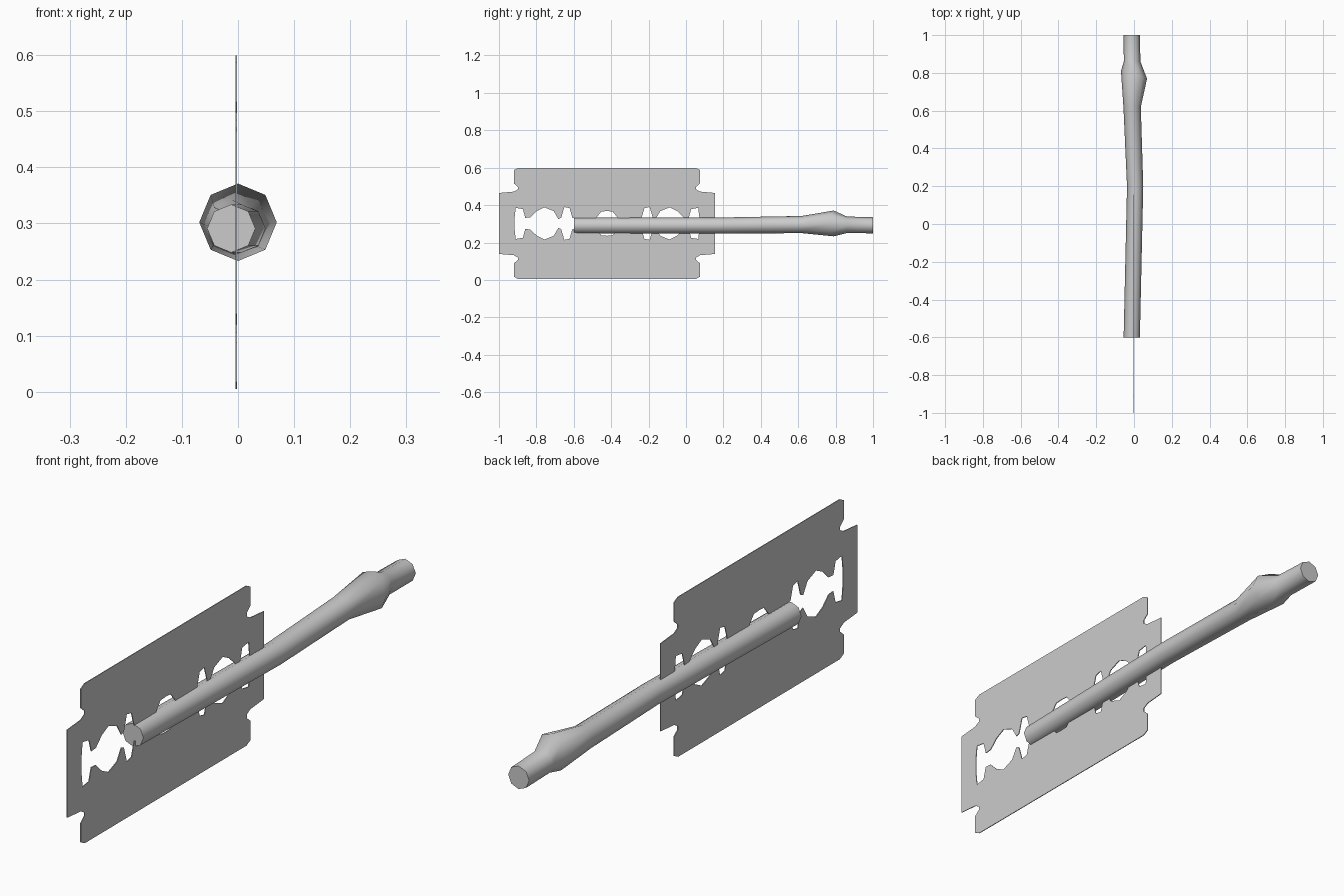
import bpy, bmesh
from math import cos, sin, pi, radians

cube = bpy.data.objects.get("Cube")
if cube:
    bpy.data.objects.remove(cube, do_unlink=True)

steel = bpy.data.materials.new("light_grey_steel")
steel.use_nodes = True
colour = (0.6, 0.6, 0.6, 1)
steel.diffuse_color = colour
steel.node_tree.nodes["Principled BSDF"].inputs["Base Color"].default_value = colour

MID_Y, MID_Z, BLADE_X = -0.4225, 0.302, -0.003


def make_object(name, bm):
    bmesh.ops.recalc_face_normals(bm, faces=bm.faces)
    mesh = bpy.data.meshes.new(name)
    bm.to_mesh(mesh)
    bm.free()
    mesh.materials.append(steel)
    obj = bpy.data.objects.new(name, mesh)
    bpy.context.collection.objects.link(obj)
    return obj


def mirrored_loop(quarter):
    """Reflect a quarter outline (centre top to right end) into a closed loop."""
    half = quarter + [(y, -z) for y, z in reversed(quarter)]
    return half + [(-y, z) for y, z in reversed(half) if abs(y) > 1e-6]


# Blade outline and slot, as quarters measured from the blade centre
outline = [(0.0, 0.297), (0.475, 0.297), (0.498, 0.285), (0.498, 0.214),
           (0.477, 0.196), (0.477, 0.182), (0.498, 0.17), (0.5775, 0.163)]
slot = [(0.0, 0.066), (0.03, 0.064), (0.058, 0.03), (0.185, 0.03),
        (0.2, 0.082), (0.228, 0.088), (0.245, 0.03), (0.26, 0.024),
        (0.285, 0.066), (0.335, 0.086), (0.375, 0.066), (0.41, 0.032),
        (0.437, 0.03), (0.45, 0.077), (0.488, 0.083), (0.494, 0.03)]

bm = bmesh.new()
edges = []
for loop in (mirrored_loop(outline), mirrored_loop(slot)):
    ring = [bm.verts.new((0, MID_Y + y, MID_Z + z)) for y, z in loop]
    edges += [bm.edges.new((a, b)) for a, b in zip(ring, ring[1:] + ring[:1])]
bmesh.ops.triangle_fill(bm, edges=edges, use_beauty=True, normal=(1, 0, 0))
bmesh.ops.dissolve_limit(bm, angle_limit=0.01, verts=bm.verts, edges=bm.edges)
faces = bm.faces[:]
solid = bmesh.ops.extrude_face_region(bm, geom=faces)["geom"]
for v in bm.verts:
    v.co.x = BLADE_X - 0.0015
for v in solid:
    if isinstance(v, bmesh.types.BMVert):
        v.co.x = BLADE_X + 0.0015
make_object("razor_blade", bm)

# Handle: octagonal rings given as y, centre x, centre z, radius, tilt
rings = [(-0.6, -0.012, 0.291, 0.043, 0), (0.2, 0.006, 0.291, 0.043, 0),
         (0.62, -0.01, 0.296, 0.046, 0), (0.79, 0.0, 0.302, 0.069, -0.3),
         (0.86, -0.01, 0.295, 0.044, 0), (1.0, -0.012, 0.292, 0.043, 0)]
SIDES = 8
bm = bmesh.new()
loft = []
for y, cx, cz, r, tilt in rings:
    loft.append([bm.verts.new((cx + r * cos(a), y + tilt * r * cos(a), cz + r * sin(a)))
                 for a in (2 * pi * i / SIDES for i in range(SIDES))])
for low, high in zip(loft, loft[1:]):
    for i in range(SIDES):
        j = (i + 1) % SIDES
        bm.faces.new((low[i], low[j], high[j], high[i]))
bm.faces.new(loft[0])
bm.faces.new(loft[-1])
handle = make_object("handle", bm)
bpy.ops.object.select_all(action="DESELECT")
handle.select_set(True)
bpy.context.view_layer.objects.active = handle
bpy.ops.object.shade_smooth_by_angle(angle=radians(60))
